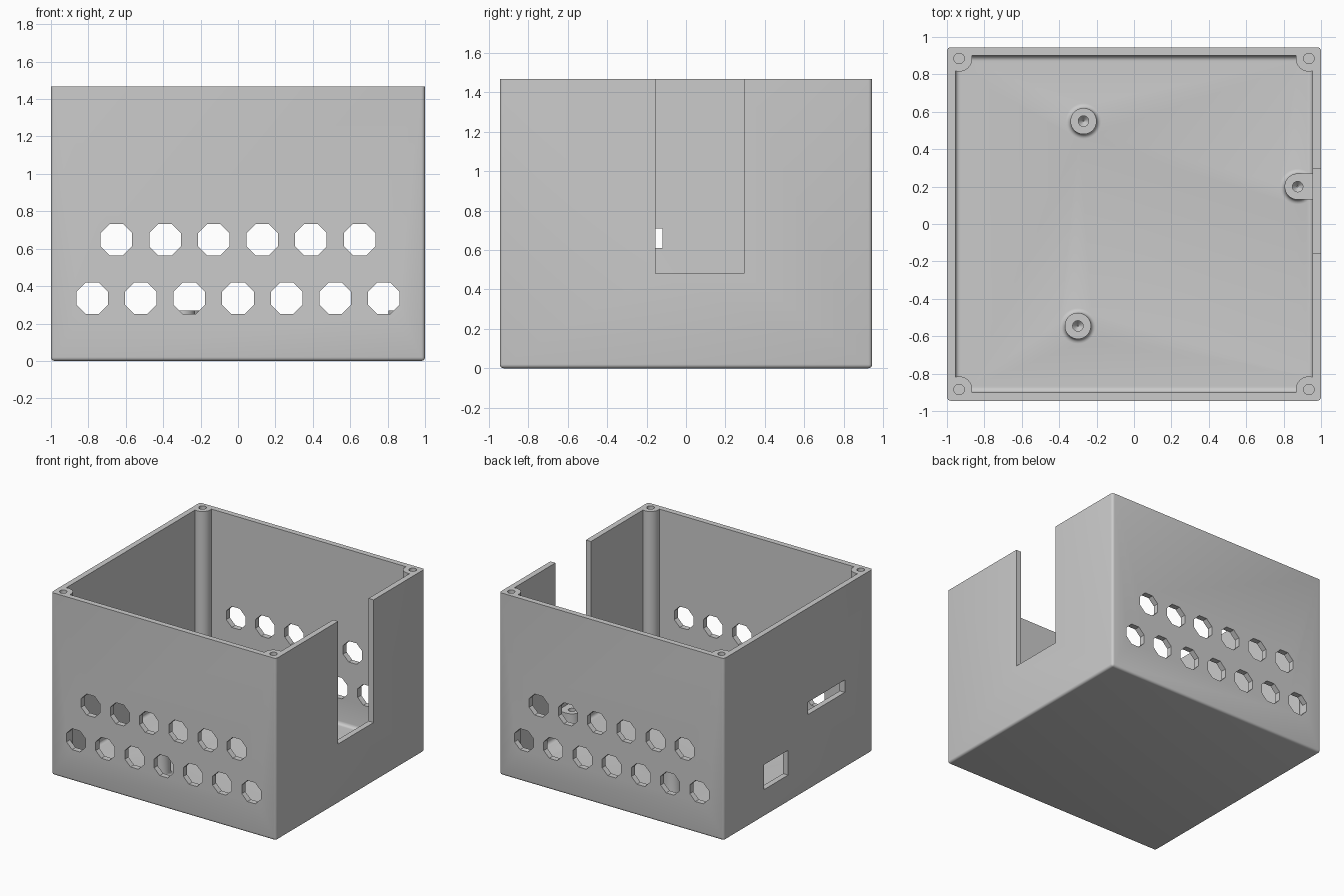
import bpy, bmesh, math
from mathutils import Matrix, Vector

if "Cube" in bpy.data.objects:
    bpy.data.objects.remove(bpy.data.objects["Cube"])

W, D, H, T = 1.0, 0.945, 1.467, 0.045   # half width, half depth, height, wall


def add_box(bm, x, y, z):
    """Axis-aligned box from three (low, high) ranges."""
    m = (Matrix.Translation([(a + b) / 2 for a, b in (x, y, z)])
         @ Matrix.Diagonal([b - a for a, b in (x, y, z)] + [1]))
    bmesh.ops.create_cube(bm, size=1, matrix=m)


def add_lathe(bm, profile, matrix, segs=48, turn=0.0):
    """Capped solid of revolution from (radius, height) points."""
    rings = []
    for r, h in profile:
        rings.append([bm.verts.new(matrix @ Vector((
            r * math.cos(turn + math.tau * i / segs),
            r * math.sin(turn + math.tau * i / segs), h))) for i in range(segs)])
    for a, b in zip(rings, rings[1:]):
        for i in range(segs):
            j = (i + 1) % segs
            bm.faces.new((a[i], a[j], b[j], b[i]))
    bm.faces.new(rings[0][::-1])
    bm.faces.new(rings[-1])


def bevel(bm, radius, test):
    edges = [e for e in bm.edges if test(e)]
    bmesh.ops.bevel(bm, geom=edges, offset=radius, segments=4,
                    profile=0.5, affect='EDGES')


def finish(bm, name):
    bmesh.ops.recalc_face_normals(bm, faces=bm.faces[:])
    mesh = bpy.data.meshes.new(name)
    bm.to_mesh(mesh)
    bm.free()
    ob = bpy.data.objects.new(name, mesh)
    bpy.context.collection.objects.link(ob)
    return ob


def subtract(target, cutter):
    mod = target.modifiers.new("cut", 'BOOLEAN')
    mod.operation, mod.solver, mod.object = 'DIFFERENCE', 'EXACT', cutter
    bpy.context.view_layer.objects.active = target
    bpy.ops.object.modifier_apply(modifier=mod.name)
    bpy.data.objects.remove(cutter)


corners = [(sx * 0.935, sy * 0.885) for sx in (-1, 1) for sy in (-1, 1)]
posts = [(-0.27, 0.55), (-0.30, -0.545), (0.875, 0.20)]
POST_TOP = 0.27

# Outer block: rounded everywhere but the open rim
bm = bmesh.new()
add_box(bm, (-W, W), (-D, D), (0, H))
bevel(bm, 0.02, lambda e: min(v.co.z for v in e.verts) < 0.01)
case = finish(bm, "enclosure_case")

# Cavity with a filleted floor edge
bm = bmesh.new()
add_box(bm, (-W + T, W - T), (-D + T, D - T), (T, H + 0.2))
bevel(bm, 0.025, lambda e: max(v.co.z for v in e.verts) < T + 0.01)
cavity = finish(bm, "cavity")

# Corner screw columns left standing in the cavity
bm = bmesh.new()
for x, y in corners:
    add_lathe(bm, [(0.07, -0.1), (0.07, H + 0.4)], Matrix.Translation((x, y, 0)))
subtract(cavity, finish(bm, "corner_columns"))

# Mounting posts with flared feet
f = 0.025
foot = [(0.07 + f - f * math.sin(a), T + f - f * math.cos(a))
        for a in (math.radians(18 * k) for k in range(6))]
bm = bmesh.new()
for x, y in posts:
    add_lathe(bm, [(0.07 + f, T - 0.02)] + foot + [(0.07, POST_TOP)],
              Matrix.Translation((x, y, 0)))
subtract(cavity, finish(bm, "mounting_posts"))

# Web joining the side post to the wall
bm = bmesh.new()
px, py = posts[2]
add_box(bm, (px, W + 0.1), (py - 0.07, py + 0.07), (T - 0.02, POST_TOP))
subtract(cavity, finish(bm, "post_web"))
subtract(case, cavity)

# Screw holes, vent holes and wall openings
bm = bmesh.new()
for x, y in corners:
    add_lathe(bm, [(0.028, H - 0.3), (0.028, H + 0.1)],
              Matrix.Translation((x, y, 0)), 24)
for x, y in posts:
    add_lathe(bm, [(0.003, 0.10), (0.028, 0.13), (0.028, POST_TOP + 0.02)],
              Matrix.Translation((x, y, 0)), 24)
rows = [(0.335, 7), (0.648, 6)]
for z, n in rows:
    for i in range(n):
        x = 0.26 * (i - (n - 1) / 2)
        for side in (-1, 1):
            m = Matrix.Translation((x, side * 0.93, z)) @ Matrix.Rotation(math.pi / 2, 4, 'X')
            add_lathe(bm, [(0.0845 / math.cos(math.pi / 8), -0.06),
                           (0.0845 / math.cos(math.pi / 8), 0.06)], m, 8, math.pi / 8)
add_box(bm, (W - 0.1, W + 0.1), (-0.155, 0.295), (0.48, H + 0.1))    # right notch
add_box(bm, (-W - 0.1, -W + 0.1), (-0.59, -0.12), (0.61, 0.71))      # left slot
add_box(bm, (-W - 0.1, -W + 0.1), (0.13, 0.435), (0.22, 0.42))       # left port
subtract(case, finish(bm, "openings"))

# Single grey plastic
grey = bpy.data.materials.new("grey_plastic")
grey.diffuse_color = (0.6, 0.6, 0.6, 1)
grey.use_nodes = True
grey.node_tree.nodes["Principled BSDF"].inputs["Base Color"].default_value = grey.diffuse_color
case.data.materials.clear()
case.data.materials.append(grey)
for p in case.data.polygons:
    p.material_index = 0
bpy.ops.object.select_all(action='DESELECT')
case.select_set(True)
bpy.context.view_layer.objects.active = case
bpy.ops.object.shade_smooth_by_angle(angle=math.radians(30))
